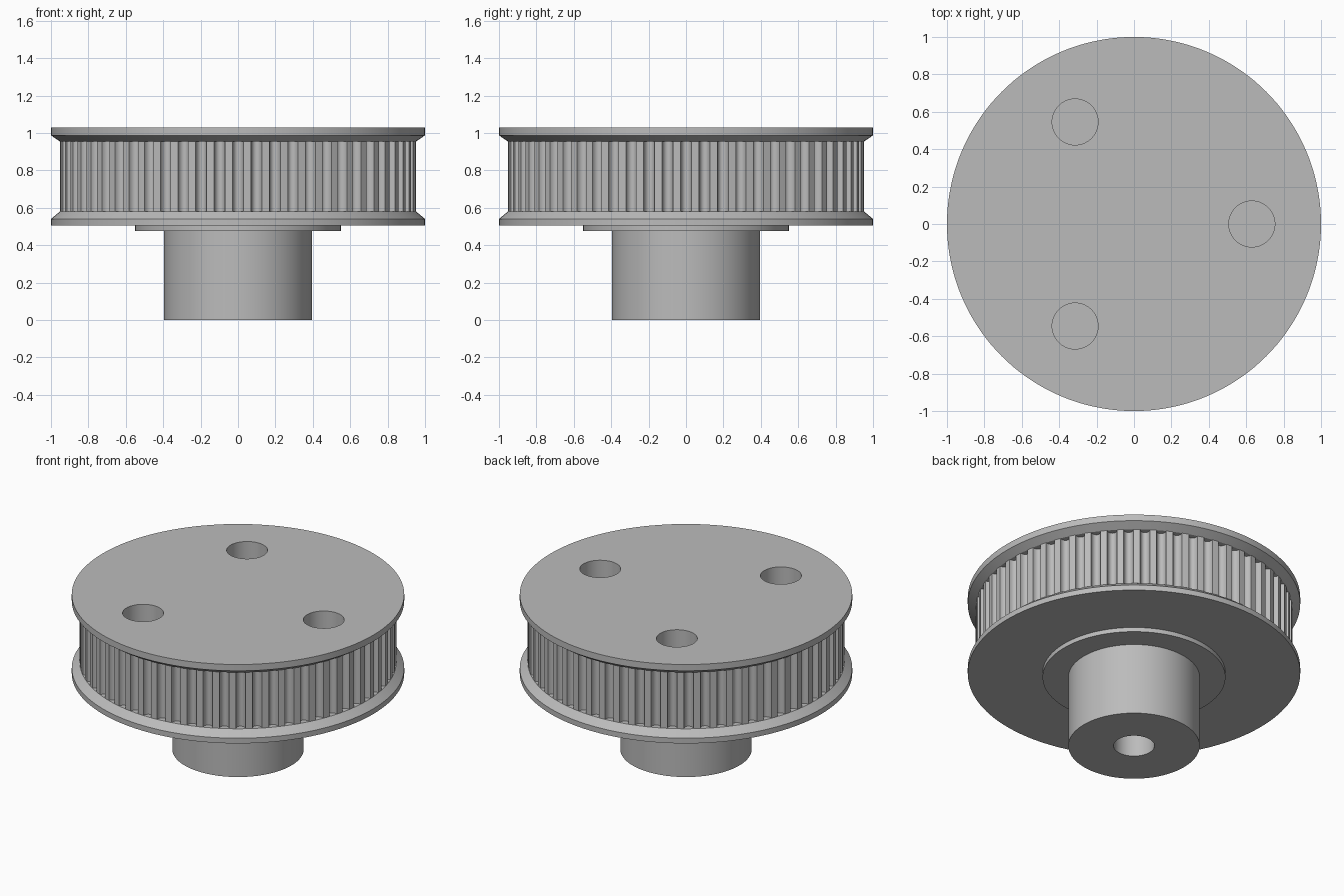
import bpy, bmesh, math
from mathutils import Vector

if "Cube" in bpy.data.objects:
    bpy.data.objects.remove(bpy.data.objects["Cube"], do_unlink=True)

TEETH = 60
SEGMENTS = 144
DRUM_R = 0.952

metal = bpy.data.materials.new("grey metal")
metal.use_nodes = True
grey = (0.5, 0.5, 0.5, 1)
metal.diffuse_color = grey
metal.node_tree.nodes["Principled BSDF"].inputs["Base Color"].default_value = grey


def link(name, bm):
    bmesh.ops.recalc_face_normals(bm, faces=bm.faces)
    mesh = bpy.data.meshes.new(name)
    bm.to_mesh(mesh)
    bm.free()
    mesh.materials.append(metal)
    obj = bpy.data.objects.new(name, mesh)
    bpy.context.collection.objects.link(obj)
    return obj


def stack(name, rings):
    """Solid closed by flat caps, skinned through (outline, height) rings."""
    bm = bmesh.new()
    loops = [[bm.verts.new((x, y, z)) for x, y in outline] for outline, z in rings]
    for low, high in zip(loops, loops[1:]):
        for i in range(len(low)):
            j = (i + 1) % len(low)
            bm.faces.new((low[i], low[j], high[j], high[i]))
    bm.faces.new(loops[0])
    bm.faces.new(loops[-1])
    return link(name, bm)


def circle(r, cx=0, cy=0, n=SEGMENTS):
    steps = [math.tau * i / n for i in range(n)]
    return [(cx + r * math.cos(a), cy + r * math.sin(a)) for a in steps]


def turned(name, *profile):
    return stack(name, [(circle(r), z) for r, z in profile])


def toothed_outline():
    """Rounded belt grooves cut into the drum rim, one centred on the x axis."""
    half, depth, arc = 0.029, 0.038, 10
    outline = []
    for t in range(TEETH):
        a = math.tau * t / TEETH
        out, side = Vector((math.cos(a), math.sin(a))), Vector((-math.sin(a), math.cos(a)))
        for k in range(arc + 1):
            b = math.pi * k / arc
            s = -half * math.cos(b)
            rim = math.sqrt(DRUM_R ** 2 - s ** 2)
            outline.append(tuple(out * (rim - depth * math.sin(b)) + side * s))
        # middle of the land between two grooves
        m = a + math.pi / TEETH
        outline.append((DRUM_R * math.cos(m), DRUM_R * math.sin(m)))
    return outline


# Pulley body
hub = turned("hub", (0.395, 0), (0.395, 0.476))
collar = turned("collar", (0.55, 0.476), (0.55, 0.505))
lower_flange = turned("lower_flange", (1, 0.505), (1, 0.54), (DRUM_R, 0.58))
belt = toothed_outline()
drum = stack("toothed_drum", [(belt, 0.58), (belt, 0.954)])
upper_flange = turned("upper_flange", (DRUM_R, 0.954), (1, 0.987), (1, 1.029))

# Cutters for the shaft bore and the three face holes
HOLE_R = 0.123
bore = stack("bore_cutter", [(circle(HOLE_R, n=64), -0.1), (circle(HOLE_R, n=64), 1)])
holes = []
for k in range(3):
    a = math.tau * k / 3
    ring = circle(HOLE_R, 0.63 * math.cos(a), 0.63 * math.sin(a), 64)
    holes.append(stack("hole_cutter", [(ring, 0.56), (ring, 1.1)]))

cuts = {hub: [bore], collar: [bore], lower_flange: [bore],
        drum: [bore] + holes, upper_flange: holes}
for part, cutters in cuts.items():
    bpy.ops.object.select_all(action="DESELECT")
    part.select_set(True)
    bpy.context.view_layer.objects.active = part
    for cutter in cutters:
        mod = part.modifiers.new("cut", "BOOLEAN")
        mod.operation, mod.solver, mod.object = "DIFFERENCE", "EXACT", cutter
        bpy.ops.object.modifier_apply(modifier=mod.name)
    bpy.ops.object.shade_smooth_by_angle(angle=math.radians(30))

for cutter in [bore] + holes:
    bpy.data.objects.remove(cutter, do_unlink=True)
